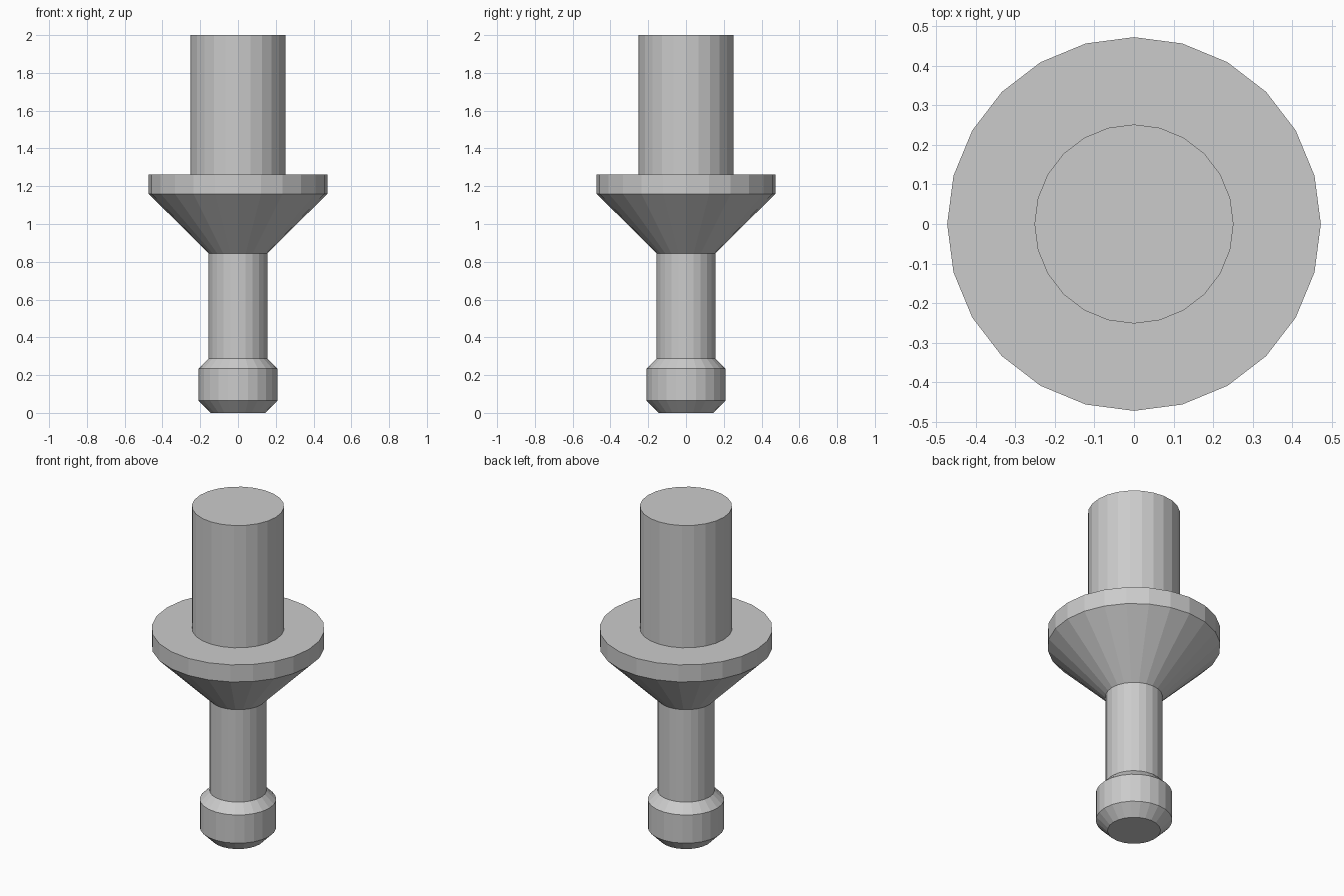
import bpy
import bmesh
from math import cos, sin, tau

SIDES = 24

cube = bpy.data.objects.get("Cube")
if cube:
    bpy.data.objects.remove(cube, do_unlink=True)

grey = bpy.data.materials.new("plain grey")
grey.use_nodes = True
grey.diffuse_color = (0.6, 0.6, 0.6, 1)
grey.node_tree.nodes["Principled BSDF"].inputs["Base Color"].default_value = grey.diffuse_color


def turned_part(name, profile, cap_bottom=False, cap_top=False):
    """Turn a (radius, height) profile, listed upwards, around the z axis."""
    bm = bmesh.new()
    rings = [[bm.verts.new((r * cos(tau * i / SIDES), r * sin(tau * i / SIDES), z))
              for i in range(SIDES)] for r, z in profile]
    for low, high in zip(rings, rings[1:]):
        for i in range(SIDES):
            j = (i + 1) % SIDES
            bm.faces.new((low[i], low[j], high[j], high[i]))
    if cap_bottom:
        bm.faces.new(rings[0][::-1])
    if cap_top:
        bm.faces.new(rings[-1])
    mesh = bpy.data.meshes.new(name)
    bm.to_mesh(mesh)
    bm.free()
    mesh.materials.append(grey)
    obj = bpy.data.objects.new(name, mesh)
    bpy.context.collection.objects.link(obj)
    return obj


# Bevelled collar at the foot
turned_part("foot_collar", [(0.145, 0), (0.209, 0.065), (0.209, 0.235), (0.156, 0.288)],
            cap_bottom=True)

# Narrow stem
turned_part("stem", [(0.156, 0.288), (0.156, 0.845)])

# Cone widening into a flat flange, closed up to the shank
turned_part("flange", [(0.156, 0.845), (0.473, 1.16), (0.473, 1.263), (0.252, 1.263)])

# Thick upper shank
turned_part("shank", [(0.252, 1.263), (0.252, 2)], cap_top=True)
